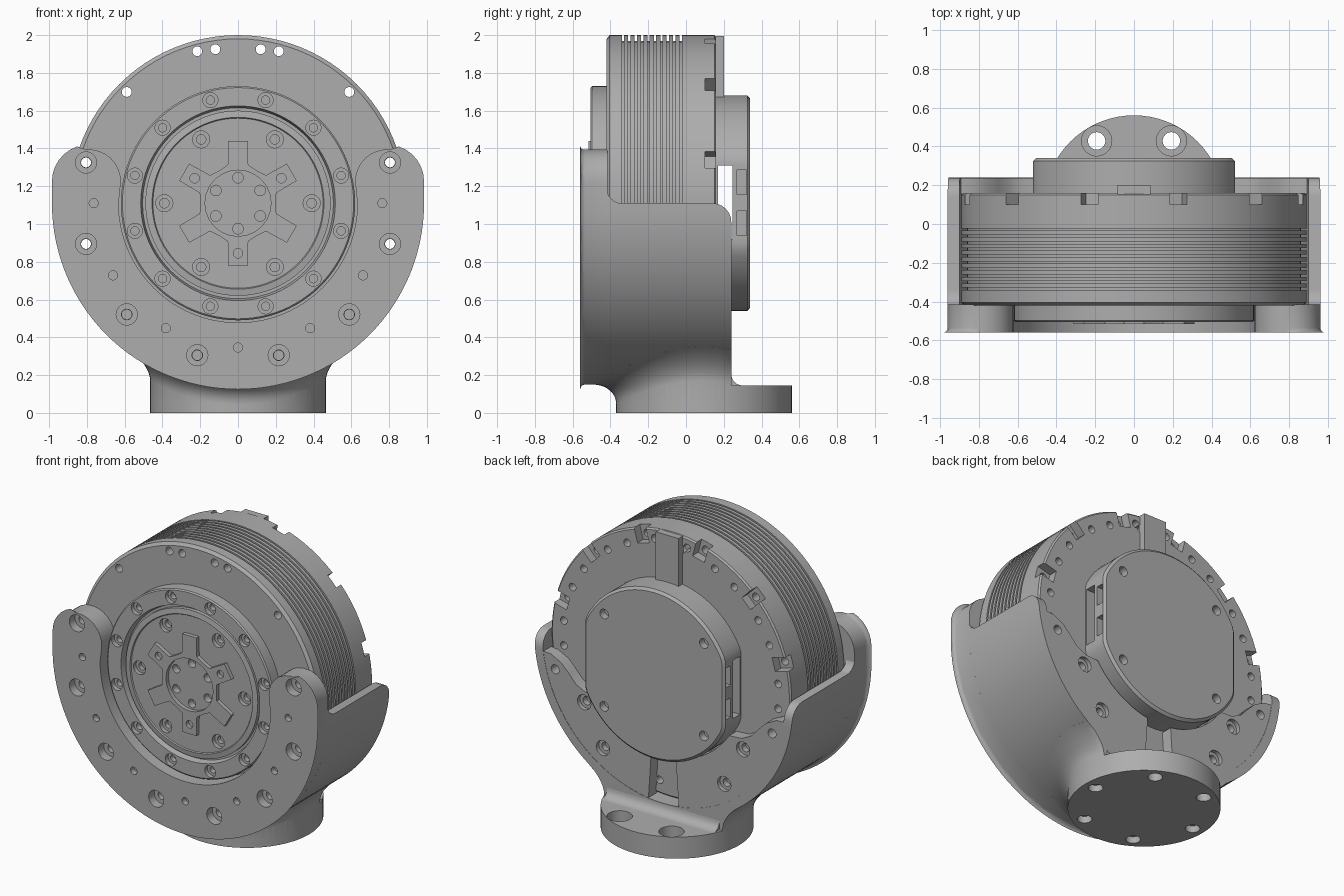
import bpy, bmesh, math
from math import sin, cos, pi, sqrt, radians, asin

if "Cube" in bpy.data.objects:
    bpy.data.objects.remove(bpy.data.objects["Cube"], do_unlink=True)

ZC = 1.11      # height of the motor axis
R_OUT = 0.96   # bracket outer radius
R_BOLT = 0.833

grey = bpy.data.materials.new("machined_grey")
grey.use_nodes = True
grey.diffuse_color = (0.42, 0.42, 0.42, 1)
grey.node_tree.nodes["Principled BSDF"].inputs["Base Color"].default_value = (0.42, 0.42, 0.42, 1)


def finish(bm, name):
    bmesh.ops.remove_doubles(bm, verts=bm.verts, dist=1e-5)
    bmesh.ops.recalc_face_normals(bm, faces=bm.faces)
    me = bpy.data.meshes.new(name)
    bm.to_mesh(me)
    bm.free()
    me.materials.append(grey)
    ob = bpy.data.objects.new(name, me)
    bpy.context.collection.objects.link(ob)
    return ob


def loft(bm, rings, caps=True):
    """Join equal-length loops of points into a skin."""
    vs = [[bm.verts.new(p) for p in r] for r in rings]
    n = len(vs[0])
    for a, b in zip(vs, vs[1:]):
        for i in range(n):
            j = (i + 1) % n
            bm.faces.new((a[i], a[j], b[j], b[i]))
    if caps:
        bm.faces.new(vs[0])
        bm.faces.new(vs[-1])


def prism(bm, pts, y0, y1):
    """Extrude an (x, z) outline along y."""
    loft(bm, [[(x, y, z) for x, z in pts] for y in (y0, y1)])


def lathe(bm, profile, c=(0, 0), axis="Y", n=24):
    """Spin (radius, position) pairs about an axis through c."""
    rings = []
    for r, h in profile:
        ring = []
        for i in range(n):
            u, v = r * sin(2 * pi * i / n), r * cos(2 * pi * i / n)
            ring.append((c[0] + u, h, c[1] + v) if axis == "Y" else (c[0] + u, c[1] + v, h))
        rings.append(ring)
    loft(bm, rings)


def polar(r, deg):
    return r * cos(radians(deg)), ZC + r * sin(radians(deg))


def box(bm, x0, x1, y0, y1, z0, z1):
    prism(bm, [(x0, z0), (x1, z0), (x1, z1), (x0, z1)], y0, y1)


def cut(ob, build):
    """Subtract whatever build(bm) creates."""
    bm = bmesh.new()
    build(bm)
    tool = finish(bm, "cutter")
    tool.hide_render = True
    mod = ob.modifiers.new("cut", "BOOLEAN")
    mod.operation, mod.solver, mod.object = "DIFFERENCE", "EXACT", tool
    bpy.context.view_layer.objects.active = ob
    bpy.ops.object.modifier_apply(modifier="cut")
    bpy.data.objects.remove(tool, do_unlink=True)


def drill(ob, spots, r, y0, y1):
    def build(bm):
        for s in spots:
            lathe(bm, [(r, y0), (r, y1)], s)
    cut(ob, build)


def counterbore(ob, spots, r_big, r_small, y0, y_step, y1):
    def build(bm):
        for s in spots:
            lathe(bm, [(r_big, y0), (r_big, y_step), (r_small, y_step), (r_small, y1)], s)
    cut(ob, build)


bolts = [polar(R_BOLT, 15 + 30 * k) for k in range(12)]

# Motor body with cooling grooves
profile = [(0.87, -0.42), (0.89, -0.405)]
for k in range(10):
    y = -0.34 + 0.034 * k
    profile += [(0.89, y), (0.86, y), (0.86, y + 0.012), (0.89, y + 0.012)]
profile += [(0.89, 0.15), (0.88, 0.16)]
bm = bmesh.new()
lathe(bm, profile, (0, ZC), n=96)
body = finish(bm, "motor_body")


def notches(bm):
    for k in range(12):
        a = 15 + 30 * k
        ux, uz = cos(radians(a)), sin(radians(a))
        prism(bm, [(r * ux - t * uz, ZC + r * uz + t * ux)
                   for r, t in ((0.79, -.045), (0.95, -.045), (0.95, .045), (0.79, .045))], 0.1, 0.2)


cut(body, notches)
drill(body, bolts + [(s * 0.12, 1.925) for s in (-1, 1)], 0.026, -0.6, 0.3)
drill(body, [polar(0.8, 30 * k + d) for k in range(12) for d in (-6, 6)], 0.025, 0.1, 0.2)

# Front output flange
bm = bmesh.new()
lathe(bm, [(0.62, -0.4), (0.62, -0.497), (0.612, -0.505), (0.515, -0.505), (0.505, -0.465),
           (0.49, -0.465), (0.49, -0.49), (0.455, -0.495), (0.45, -0.488), (0.01, -0.488)],
      (0, ZC), n=96)
flange = finish(bm, "output_flange")
counterbore(flange, [polar(0.565, 15 + 30 * k) for k in range(12)], 0.04, 0.022, -0.55, -0.475, -0.44)
counterbore(flange, [polar(0.39, 60 * k) for k in range(6)], 0.045, 0.025, -0.55, -0.46, -0.43)
drill(flange, [polar(0.135, 30 + 60 * k) for k in range(6)], 0.028, -0.55, -0.44)

# Six-armed hub plate
star = []
for k in range(6):
    a = 30 + 60 * k
    star += [polar(0.2, a - 27), polar(0.21, a - 15), polar(0.333, a - 9),
             polar(0.333, a + 9), polar(0.21, a + 15), polar(0.2, a + 27)]
bm = bmesh.new()
prism(bm, star, -0.48, -0.515)
hub = finish(bm, "hub_spider")
drill(hub, [(0, ZC)], 0.175, -0.6, -0.4)
drill(hub, [polar(0.265, a) for a in (30, 150, 270)], 0.025, -0.6, -0.4)

# Rear electronics cover, flattened on both sides
bm = bmesh.new()
disc = [polar(0.57, 3.75 * k) for k in range(96)]
disc = [(max(-0.52, min(0.52, x)), z) for x, z in disc]
inset = [(x * 0.97, ZC + (z - ZC) * 0.97) for x, z in disc]
loft(bm, [[(x, y, z) for x, z in pts] for pts, y in ((disc, 0.15), (disc, 0.325), (inset, 0.34))])
cover = finish(bm, "rear_cover")
cut(cover, lambda b: box(b, -0.6, 0.6, 0.17, 0.245, 0.92, 1.31))


def side_slots(bm):
    for s in (-1, 1):
        for z in (1.005, 1.22):
            box(bm, s * 0.47, s * 0.6, 0.27, 0.32, z - 0.065, z + 0.065)


cut(cover, side_slots)
drill(cover, [(sx * 0.37, ZC + sz * 0.31) for sx in (-1, 1) for sz in (-1, 1)], 0.032, 0.29, 0.4)

# Cable boss above the cover
bm = bmesh.new()
box(bm, -0.085, 0.085, 0.15, 0.2, 1.6, 1.995)
finish(bm, "cable_boss")

# Bracket front plate: a U with rounded arms
half_arm = [(0.79 + 0.17 * cos(radians(a)), 1.225 + 0.17 * sin(radians(a))) for a in range(0, 181, 12)]
outer = [polar(R_OUT, a) for a in range(180, 361, 3)]
inner = [polar(0.632, a) for a in range(357, 182, -3)]
outline = outer + half_arm + [(0.632, ZC)] + inner[:] + [(-0.632, ZC)] + [(-x, z) for x, z in reversed(half_arm)]
bm = bmesh.new()
prism(bm, outline, -0.56, -0.415)
bmesh.ops.remove_doubles(bm, verts=bm.verts, dist=1e-5)
front_edges = [e for e in bm.edges if all(v.co.y < -0.55 for v in e.verts)
               and all((v.co.x ** 2 + (v.co.z - ZC) ** 2) > 0.7 for v in e.verts)]
bmesh.ops.bevel(bm, geom=front_edges, offset=0.025, segments=3, profile=0.5, affect="EDGES")
plate = finish(bm, "bracket_front_plate")
side = [polar(R_BOLT, a) for a in (15, -15, -45, -75, 195, 225, 255, 165)]
counterbore(plate, side, 0.056, 0.028, -0.6, -0.5, -0.3)
drill(plate, [polar(0.764, a) for a in (0, 180, -30, 210, -60, 240, 270)], 0.024, -0.6, -0.52)


# Bracket side wall, with a top edge that curves front and back
def wall_top(y):
    if y < -0.34:
        return ZC + 0.08 - sqrt(max(0, 0.08 ** 2 - (y + 0.34) ** 2))
    return ZC - 0.1 + sqrt(max(0, 0.01 - max(0, y - 0.14) ** 2))


def wall_section(y):
    top = wall_top(y)
    drop = min(0, top - ZC)
    pts = []
    for r, flip in ((R_OUT, 1), (0.9, -1)):
        a0 = asin(drop / r)
        arc = [(r * cos(a), ZC + r * sin(a)) for a in
               (a0 + (-pi - 2 * a0) * i / 64 for i in range(65))]
        arc = [(arc[0][0], top)] + arc + [(arc[-1][0], top)]
        pts += arc[::flip]
    return [(x, y, z) for x, z in pts]


ys = [-0.42 + 0.08 * (1 - cos(i * pi / 12)) for i in range(7)]
ys += [0.14 + 0.1 * sin(i * pi / 12) for i in range(7)]
bm = bmesh.new()
loft(bm, [wall_section(y) for y in ys])
finish(bm, "bracket_wall")

# Rear mounting lugs either side of the cable channel
lug = [polar(0.58, a) for a in range(-81, -32, 4)]
lug += [(0.58, 0.8), (0.65, 0.835), (0.7, 0.89), (0.76, 0.95), (0.84, 0.99)]
lug += [polar(0.95, a) for a in range(-7, -84, -4)]
for s, label in ((1, "left"), (-1, "right")):
    bm = bmesh.new()
    prism(bm, [(s * x, z) for x, z in lug], 0.155, 0.238)
    ob = finish(bm, label + "_rear_lug")
    counterbore(ob, [(s * 0.59, 0.73), (s * 0.45, 0.46)], 0.05, 0.028, 0.3, 0.21, 0.17)
    drill(ob, [(s * 0.805, 0.894)], 0.03, 0.1, 0.3)

# Round foot with bolt holes
FY = 0.095
bm = bmesh.new()
lathe(bm, [(0.465, 0), (0.465, 0.145)], (0, FY), "Z", 72)
foot = finish(bm, "foot_disc")


def foot_holes(bm):
    for k in range(6):
        a = radians(60 * k)
        c = (0.385 * cos(a), FY + 0.385 * sin(a))
        if k in (1, 2):
            lathe(bm, [(0.045, -0.1), (0.045, 0.07), (0.078, 0.07), (0.078, 0.3)], c, "Z")
        else:
            lathe(bm, [(0.045, -0.1), (0.045, 0.045)], c, "Z")


cut(foot, foot_holes)

# Neck flaring up from the foot into the bracket
def neck_ring(r, rise, flat=None):
    ring = []
    for i in range(96):
        x, y = r * sin(2 * pi * i / 96), FY + r * cos(2 * pi * i / 96)
        z = flat or ZC - sqrt(R_OUT ** 2 - x * x) + rise
        ring.append((x, min(y, 0.24), z))
    return ring


rings = [neck_ring(0.465, 0, 0.05)]
for i in range(9):
    t = i * pi / 16
    rings.append(neck_ring(0.465 + 0.12 * (1 - cos(t)), -0.1 * (1 - sin(t))))
rings.append(neck_ring(0.585, 0.02))
bm = bmesh.new()
loft(bm, rings, caps=False)
finish(bm, "bracket_neck")

# Concave fillet between neck and foot
arc = [(0.3 - 0.06 * cos(i * pi / 12), 0.205 - 0.06 * sin(i * pi / 12)) for i in range(7)]
bm = bmesh.new()
loft(bm, [[(x, y, z) for y, z in arc + [(0.3, 0.14), (0.23, 0.14), (0.23, 0.205)]] for x in (-0.417, 0.417)])
finish(bm, "foot_fillet")

# Smooth curved surfaces, keep machined edges crisp
for ob in bpy.data.objects:
    if ob.type == "MESH":
        bpy.ops.object.select_all(action="DESELECT")
        ob.select_set(True)
        bpy.context.view_layer.objects.active = ob
        bpy.ops.object.shade_smooth_by_angle(angle=radians(30))
